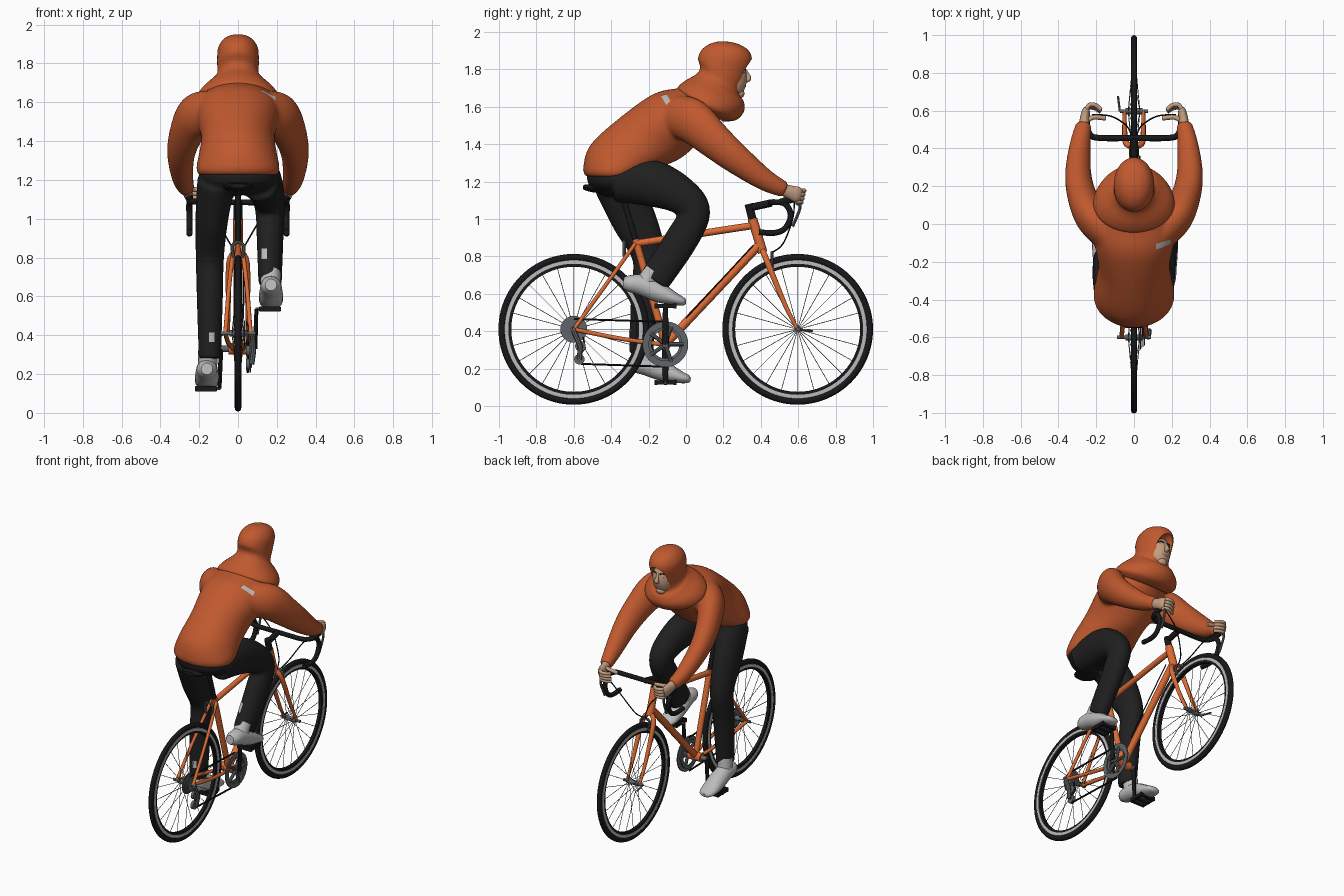
import bpy, bmesh, math
from mathutils import Vector

cube = bpy.data.objects.get("Cube")
if cube:
    bpy.data.objects.remove(cube)


def material(name, r, g, b):
    m = bpy.data.materials.new(name)
    m.use_nodes = True
    m.diffuse_color = (r, g, b, 1)
    m.node_tree.nodes["Principled BSDF"].inputs["Base Color"].default_value = (r, g, b, 1)
    return m


JACKET = material("burnt orange cloth", .53, .1, .028)
PAINT = material("orange paint", .74, .15, .035)
CLOTH = material("black cloth", .014, .014, .014)
RUBBER = material("black rubber", .009, .009, .01)
STEEL = material("dark steel", .12, .13, .14)
SILVER = material("pale grey", .5, .5, .5)
SKIN = material("skin", .55, .34, .22)
LIPS = material("lips", .36, .16, .11)


def select(ob):
    bpy.ops.object.select_all(action='DESELECT')
    ob.select_set(True)
    bpy.context.view_layer.objects.active = ob


def smooth(ob, angle=40):
    select(ob)
    bpy.ops.object.shade_smooth_by_angle(angle=math.radians(angle))


def finish(name, bm, mat):
    bmesh.ops.recalc_face_normals(bm, faces=bm.faces)
    me = bpy.data.meshes.new(name)
    bm.to_mesh(me)
    bm.free()
    ob = bpy.data.objects.new(name, me)
    bpy.context.collection.objects.link(ob)
    me.materials.append(mat)
    smooth(ob)
    return ob


def spline(pts, steps):
    """Catmull-Rom interpolation of number tuples."""
    out = []
    for i in range(len(pts) - 1):
        p = [pts[max(i - 1, 0)], pts[i], pts[i + 1], pts[min(i + 2, len(pts) - 1)]]
        for k in range(steps):
            t = k / steps
            out.append([b + t / 2 * (c - a + t * (2*a - 5*b + 4*c - d + t * (3*(b - c) + d - a)))
                        for a, b, c, d in zip(*p)])
    return out + [list(pts[-1])]


def loft(name, rings, mat, n):
    """Skin rings given as (centre, side, up) vectors."""
    bm = bmesh.new()
    loops = [[bm.verts.new(c + s * math.cos(2*math.pi*k/n) + u * math.sin(2*math.pi*k/n))
              for k in range(n)] for c, s, u in rings]
    for a, b in zip(loops, loops[1:]):
        for k in range(n):
            bm.faces.new((a[k], a[k-1], b[k-1], b[k]))
    bm.faces.new(loops[0])
    bm.faces.new(loops[-1])
    return finish(name, bm, mat)


def limb(name, pts, mat, n=20, steps=6):
    """Tapered tube through points (x, y, z, side radius, up radius)."""
    pts = spline(pts, steps)
    pos = [Vector(p[:3]) for p in pts]
    side, rings = Vector((1, .001, 0)), []
    for i, p in enumerate(pts):
        t = (pos[min(i + 1, len(pts) - 1)] - pos[max(i - 1, 0)]).normalized()
        if i == 0 and abs(t.x) > .9:
            side = Vector((0, 1, 0))
        side = (side - t * side.dot(t)).normalized()
        rings.append((pos[i], side * p[3], t.cross(side) * p[4]))
    return loft(name, rings, mat, n)


def tube(name, pts, r, mat, n=12, steps=1):
    return limb(name, [(*p, r, r) for p in pts], mat, n, steps)


def body(name, rows, mat, n=40, steps=6):
    """Symmetric form from rows (back y, back z, front y, front z, half width)."""
    rings = [(Vector((0, (a + c) / 2, (b + d) / 2)), Vector((w, 0, 0)),
              Vector((0, (c - a) / 2, (d - b) / 2))) for a, b, c, d, w in spline(rows, steps)]
    return loft(name, rings, mat, n)


def lathe(name, profile, y, z, mat, n=64):
    """Ring turned about x from a closed profile of (x, radius)."""
    bm = bmesh.new()
    rows = [[bm.verts.new((x, y + r*math.cos(2*math.pi*k/n), z + r*math.sin(2*math.pi*k/n)))
             for k in range(n)] for x, r in profile]
    for i in range(len(rows)):
        for k in range(n):
            bm.faces.new((rows[i-1][k-1], rows[i-1][k], rows[i][k], rows[i][k-1]))
    return finish(name, bm, mat)


def band(name, x0, x1, r0, r1, y, z, mat, n=64):
    return lathe(name, [(x0, r0), (x1, r0), (x1, r1), (x0, r1)], y, z, mat, n)


def ball(name, loc, size, mat):
    bm = bmesh.new()
    bmesh.ops.create_uvsphere(bm, u_segments=32, v_segments=20, radius=1)
    bmesh.ops.scale(bm, vec=size, verts=bm.verts)
    bmesh.ops.translate(bm, vec=loc, verts=bm.verts)
    return finish(name, bm, mat)


def box(name, loc, size, mat):
    bm = bmesh.new()
    bmesh.ops.create_cube(bm, size=1)
    bmesh.ops.scale(bm, vec=size, verts=bm.verts)
    bmesh.ops.translate(bm, vec=loc, verts=bm.verts)
    return finish(name, bm, mat)


def fuse(name, parts, rounds):
    """Blend overlapping garment parts into one skin."""
    select(parts[0])
    for p in parts:
        p.select_set(True)
    bpy.ops.object.join()
    ob = bpy.context.object
    ob.name = name
    m = ob.modifiers.new("blend", 'REMESH')
    m.mode, m.voxel_size = 'VOXEL', .011
    s = ob.modifiers.new("soften", 'SMOOTH')
    s.factor, s.iterations = .5, rounds
    for mod in ("blend", "soften"):
        bpy.ops.object.modifier_apply(modifier=mod)
    smooth(ob, 60)
    return ob


def patch(name, loc, facing, w, h, target):
    """Thin reflective oval laid onto a garment."""
    bm = bmesh.new()
    bmesh.ops.create_grid(bm, x_segments=8, y_segments=8, size=.5)
    bmesh.ops.scale(bm, vec=(w, h, 1), verts=bm.verts)
    ob = finish(name, bm, SILVER)
    ob.location = loc
    ob.rotation_euler = Vector(facing).to_track_quat('Z', 'Y').to_euler()
    m = ob.modifiers.new("wrap", 'SHRINKWRAP')
    m.target, m.wrap_method, m.offset = target, 'PROJECT', .004
    m.use_project_z, m.use_negative_direction, m.use_positive_direction = True, True, False


# Wheels
AXLE, REAR, FRONT = .41, -.6, .597
for end, y in (("rear", REAR), ("front", FRONT)):
    ring = [(.017*math.cos(a*math.pi/6), .384 + .019*math.sin(a*math.pi/6)) for a in range(12)]
    lathe(end + "_tyre", ring, y, AXLE, RUBBER, 96)
    band(end + "_brake_track", -.014, .014, .35, .37, y, AXLE, SILVER, 96)
    band(end + "_rim", -.011, .011, .334, .352, y, AXLE, RUBBER, 96)
    band(end + "_hub", -.045, .045, .004, .016, y, AXLE, STEEL, 20)
    for k in range(24):
        a, s = k * math.pi / 12, (-1) ** k
        c, d = math.cos(a), math.sin(a)
        tube(end + "_spoke", [(s*.03, y + .015*c, AXLE + .015*d), (0, y + .34*c, AXLE + .34*d)],
             .0018, STEEL, 5)

# Frame
BB = (0, -.11, .33)
SEAT = (0, -.27, .89)
tube("seat_tube", [BB, SEAT], .02, PAINT)
tube("top_tube", [(0, -.26, .87), (0, .36, .965)], .019, PAINT)
tube("down_tube", [BB, (0, .39, .86)], .023, PAINT)
tube("head_tube", [(0, .355, 1.0), (0, .41, .82)], .026, PAINT, 16)
band("bottom_bracket", -.05, .05, .005, .03, BB[1], BB[2], PAINT, 24)
for s in (-1, 1):
    tube("seat_stay", [(s*.02, -.27, .87), (s*.045, -.42, .66), (s*.065, REAR, AXLE)], .011, PAINT, 10, 4)
    tube("chain_stay", [(s*.025, -.13, .33), (s*.05, -.35, .36), (s*.065, REAR, AXLE)], .012, PAINT, 10, 4)
    limb("fork_blade", [(s*.015, .41, .83, .015, .015), (s*.045, .435, .77, .016, .017),
                        (s*.05, .53, .54, .012, .013), (s*.05, FRONT, AXLE, .009, .009)], PAINT, 10, 4)
    for end, y, z, w in (("front", .46, .8, .035), ("rear", -.33, .86, .03)):
        tube(end + "_brake_arm", [(0, y, z + .02), (s*w, y, z), (s*.022, y, z - .06)], .009, STEEL, 8, 3)
tube("rear_skewer", [(-.09, REAR, AXLE), (.09, REAR, AXLE)], .01, STEEL)
tube("front_skewer", [(-.075, FRONT, AXLE), (.075, FRONT, AXLE)], .01, STEEL)
tube("quick_release", [(-.075, FRONT, AXLE), (-.085, FRONT + .08, AXLE - .01)], .006, STEEL, 8)

# Saddle
tube("seat_post", [SEAT, (0, -.345, 1.14)], .016, RUBBER)
limb("saddle", [(0, -.55, 1.17, .045, .012), (0, -.5, 1.165, .075, .022), (0, -.4, 1.16, .05, .022),
                (0, -.3, 1.155, .025, .018), (0, -.26, 1.15, .012, .01)], RUBBER)

# Drivetrain
band("chainring", .058, .066, .088, .122, BB[1], BB[2], STEEL)
band("inner_ring", .045, .052, .075, .098, BB[1], BB[2], STEEL)
for k in range(5):
    a = k * math.tau / 5
    tube("chainring_arm", [(.062, *BB[1:]), (.062, BB[1] + .1*math.cos(a), BB[2] + .1*math.sin(a))],
         .011, STEEL, 8)
for k in range(5):
    band("sprocket", .025 + k*.007, .029 + k*.007, .015, .072 - k*.007, REAR, AXLE, STEEL, 32)
tube("chain_top", [(.05, BB[1], .45), (.045, REAR, .465)], .006, RUBBER, 6)
tube("chain_bottom", [(.05, BB[1], .21), (.05, -.56, .225)], .006, RUBBER, 6)
tube("chain_return", [(.05, -.585, .25), (.05, -.54, .31), (.05, -.55, .37)], .006, RUBBER, 6)
for y, z in ((-.565, .32), (-.57, .25)):
    band("jockey_wheel", .04, .06, .004, .028, y, z, STEEL, 20)
tube("derailleur_body", [(.075, REAR, .4), (.08, -.565, .32), (.07, -.57, .25)], .014, STEEL, 8)
band("crank_axle", -.09, .09, .003, .017, BB[1], BB[2], STEEL, 16)
for side, s, z in (("right", 1, .535), ("left", -1, .125)):
    limb(side + "_crank", [(s*.088, -.11, .33, .012, .02), (s*.095, -.11, z, .01, .014)], RUBBER, 10, 1)
    tube(side + "_pedal_spindle", [(s*.09, -.11, z), (s*.2, -.11, z)], .008, STEEL, 8)
    for dy in (-.05, 0, .05):
        box(side + "_pedal_bar", (s*.165, -.11 + dy, z), (.11, .016, .028), RUBBER)
    for dx in (.115, .215):
        box(side + "_pedal_end", (s*dx, -.11, z), (.012, .115, .022), RUBBER)

# Handlebar
tube("steerer", [(0, .355, 1.0), (0, .335, 1.08)], .022, RUBBER)
tube("stem", [(0, .34, 1.06), (0, .455, 1.085)], .02, RUBBER)
for s in (-1, 1):
    tube("drop_bar", [(0, .455, 1.085), (s*.17, .455, 1.085), (s*.23, .47, 1.09), (s*.25, .53, 1.08),
                      (s*.25, .56, 1.02), (s*.25, .53, .95), (s*.25, .47, .925), (s*.25, .39, .93)],
         .016, RUBBER, 10, 5)
    limb("brake_hood", [(s*.25, .5, 1.09, .016, .016), (s*.25, .57, 1.11, .018, .022),
                        (s*.25, .6, 1.14, .012, .014)], RUBBER, 12, 4)
    tube("brake_lever", [(s*.25, .6, 1.12), (s*.25, .61, 1.06), (s*.245, .57, .96)], .008, STEEL, 8, 4)
    tube("brake_cable", [(s*.22, .58, 1.1), (s*.12, .57, 1.0), (s*.04, .52, .87), (s*.01, .46, .82)],
         .004, RUBBER, 6, 6)
tube("shift_cable", [(.03, .36, .86), (.03, .12, .6), (.025, .0, .47)], .004, RUBBER, 6)

# Trousers
legs = [ball("hips", (0, -.38, 1.22), (.2, .15, .1), CLOTH)]
legs.append(limb("right_leg", [(.11, -.38, 1.2, .1, .11), (.13, -.18, 1.19, .095, .125),
    (.155, -.02, 1.12, .085, .1), (.165, .045, 1.03, .075, .085), (.165, -.03, .88, .068, .09),
    (.165, -.17, .67, .06, .085)], CLOTH))
legs.append(limb("left_leg", [(-.11, -.38, 1.2, .1, .12), (-.135, -.28, 1.0, .085, .12),
    (-.145, -.2, .8, .073, .09), (-.145, -.22, .6, .068, .075), (-.145, -.24, .28, .058, .065)], CLOTH))
trousers = fuse("trousers", legs, 5)

# Shoes
for side, x, shift, drop in (("right", .17, 0, 0), ("left", -.16, -.005, .41)):
    tilt = .03 if drop else 0
    rows = [(-.335, .66, .03, .03), (-.3, .655, .05, .045), (-.23, .645, .056, .057),
            (-.14, .605, .062, .053), (-.06, .572, .06, .034), (-.015, .558, .045, .022), (0, .555, .02, .01)]
    limb(side + "_shoe", [(x, y + shift + tilt, z - drop - tilt*(.1 - y*2), a, b) for y, z, a, b in rows], SILVER)
tube("right_ankle", [(.168, -.17, .72), (.168, -.23, .64)], .052, SILVER, 16)
tube("left_ankle", [(-.155, -.225, .32), (-.158, -.21, .21)], .05, SILVER, 16)

# Jacket
jacket = [body("torso", [(-.535, 1.225, -.24, 1.22, .2), (-.55, 1.27, -.2, 1.25, .215),
    (-.515, 1.39, -.1, 1.29, .2), (-.38, 1.52, -.02, 1.33, .19), (-.18, 1.665, .06, 1.4, .215),
    (-.04, 1.7, .14, 1.48, .2), (.05, 1.72, .2, 1.56, .13)], JACKET)]
for s in (-1, 1):
    jacket.append(limb("sleeve", [(s*.13, -.06, 1.55, .09, .11), (s*.22, .03, 1.525, .09, .12),
        (s*.275, .15, 1.42, .078, .1), (s*.295, .27, 1.32, .068, .083), (s*.285, .42, 1.21, .055, .06),
        (s*.265, .53, 1.155, .042, .043)], JACKET))
jacket = fuse("jacket", jacket, 8)

# Hood with a face opening
hood = body("hood", [(-.03, 1.67, .2, 1.52, .19), (-.045, 1.7, .27, 1.53, .215), (-.01, 1.735, .31, 1.575, .19),
    (.055, 1.775, .31, 1.625, .135), (.075, 1.81, .288, 1.67, .108), (.065, 1.86, .32, 1.75, .107),
    (.085, 1.905, .352, 1.84, .104), (.125, 1.935, .335, 1.9, .08), (.17, 1.948, .28, 1.935, .045),
    (.2, 1.95, .23, 1.947, .012)], JACKET, 48)
cutter = ball("face_cutter", (0, .365, 1.745), (.078, .11, .112), JACKET)
cutter.hide_render = True
cut = hood.modifiers.new("opening", 'BOOLEAN')
cut.operation, cut.object = 'DIFFERENCE', cutter
select(hood)
bpy.ops.object.modifier_apply(modifier="opening")
bpy.data.objects.remove(cutter)
smooth(hood, 50)

# Face
ball("face", (0, .243, 1.755), (.076, .083, .115), SKIN)
ball("chin", (0, .285, 1.67), (.035, .028, .026), SKIN)
limb("nose", [(0, .315, 1.8, .008, .006), (0, .325, 1.775, .01, .012), (0, .335, 1.75, .016, .014),
              (0, .318, 1.735, .012, .008)], SKIN, 12)
ball("mouth", (0, .313, 1.712), (.024, .008, .009), LIPS)
for s in (-1, 1):
    ball("eye", (s*.03, .307, 1.782), (.014, .006, .006), RUBBER)
    tube("brow", [(s*.013, .317, 1.798), (s*.032, .313, 1.804), (s*.05, .298, 1.798)], .004, CLOTH, 8, 3)

# Hands
for s in (-1, 1):
    limb("palm", [(s*.267, .5, 1.165, .03, .03), (s*.262, .55, 1.145, .026, .036),
                  (s*.255, .595, 1.13, .022, .042), (s*.25, .615, 1.125, .012, .03)], SKIN, 16)
    for k in range(4):
        z = 1.155 - k * .021
        tube("finger", [(s*.255, .59, z), (s*.24, .628 - k*.004, z - .003), (s*.205, .63 - k*.006, z - .006),
                        (s*.175, .605 - k*.004, z - .008)], .0115, SKIN, 10, 4)
    tube("thumb", [(s*.26, .54, 1.15), (s*.215, .565, 1.15), (s*.15, .56, 1.14)], .013, SKIN, 10, 4)

# Reflective patches
patch("shoulder_patch", (.155, -.2, 1.8), (0, -.5, .85), .075, .03, jacket)
patch("right_calf_patch", (.135, -.4, .82), (0, -1, 0), .03, .055, trousers)
patch("left_calf_patch", (-.135, -.5, .39), (0, -1, 0), .03, .05, trousers)
